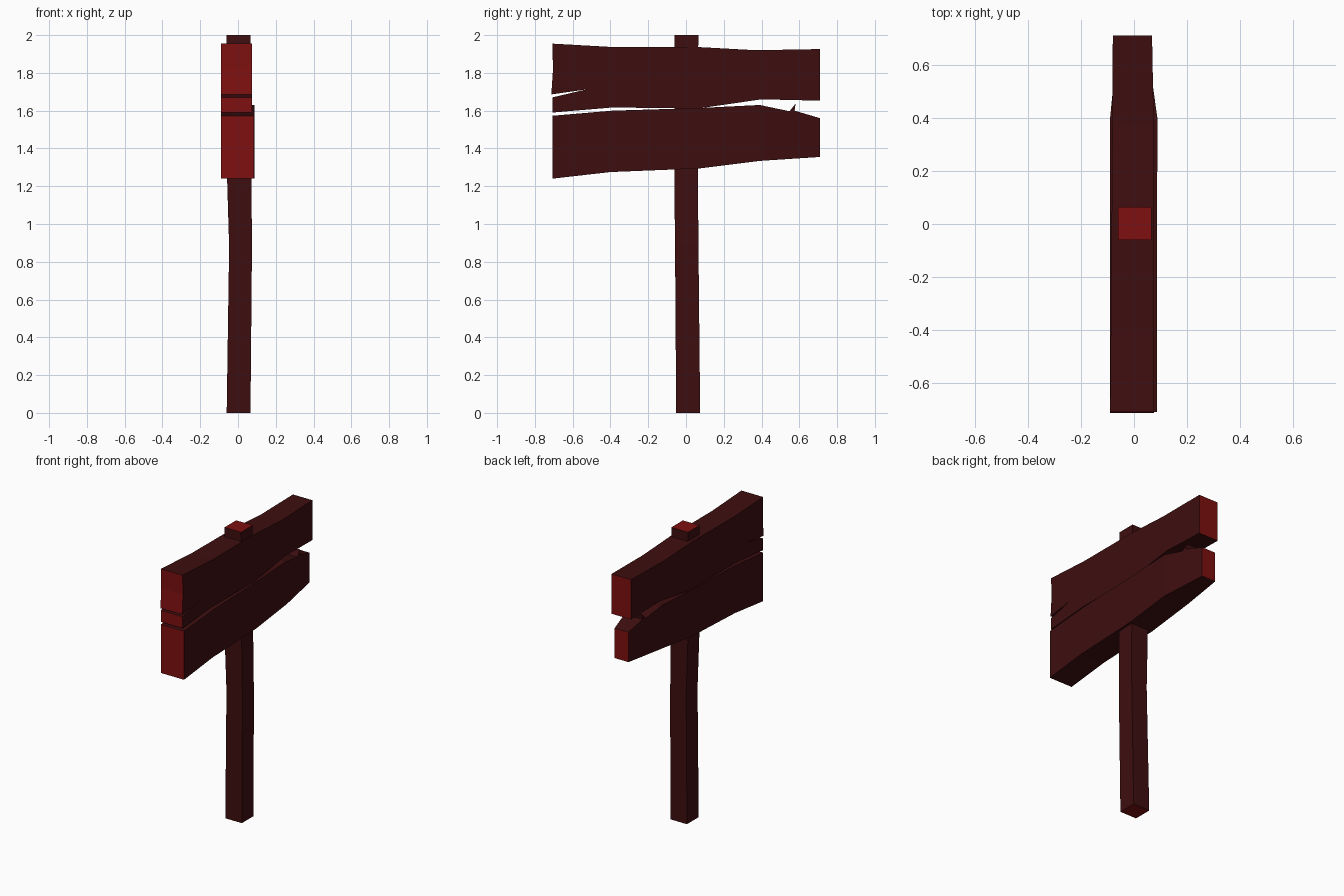
import bpy, bmesh
from mathutils import Vector

if "Cube" in bpy.data.objects:
    bpy.data.objects.remove(bpy.data.objects["Cube"])


def make_mat(name, col):
    m = bpy.data.materials.new(name)
    m.diffuse_color = (*col, 1)
    m.use_nodes = True
    m.node_tree.nodes["Principled BSDF"].inputs["Base Color"].default_value = m.diffuse_color
    return m


BARK = make_mat("dark brown wood", (0.048, 0.0045, 0.005))
CUT = make_mat("red cut end", (0.21, 0.005, 0.005))


def finish(name, bm, is_cut):
    bmesh.ops.recalc_face_normals(bm, faces=bm.faces)
    bm.normal_update()
    for f in bm.faces:
        f.material_index = 1 if is_cut(f) else 0
    me = bpy.data.meshes.new(name)
    bm.to_mesh(me)
    bm.free()
    me.materials.append(BARK)
    me.materials.append(CUT)
    ob = bpy.data.objects.new(name, me)
    bpy.context.collection.objects.link(ob)


def lerp_table(table, y):
    for (y0, a0, b0), (y1, a1, b1) in zip(table, table[1:]):
        if y <= y1 + 1e-6:
            t = (y - y0) / (y1 - y0)
            return a0 + (a1 - a0) * t, b0 + (b1 - b0) * t
    return table[-1][1:]


def board(name, profile, widths):
    """Extrude a y-z outline across x; widths = (y, x_left, x_right)."""
    bm = bmesh.new()
    face = bm.faces.new([bm.verts.new((-1, y, z)) for y, z in profile])
    ext = bmesh.ops.extrude_face_region(bm, geom=[face])
    for v in ext["geom"]:
        if isinstance(v, bmesh.types.BMVert):
            v.co.x = 1
    # split where the taper changes so the sides stay flat
    for y, _, _ in widths[1:-1]:
        bmesh.ops.bisect_plane(bm, geom=bm.verts[:] + bm.edges[:] + bm.faces[:],
                               plane_co=Vector((0, y, 0)), plane_no=Vector((0, 1, 0)))
    for v in bm.verts:
        left, right = lerp_table(widths, v.co.y)
        v.co.x = left if v.co.x < 0 else right
    finish(name, bm, lambda f: abs(f.normal.y) > 0.8 and abs(f.calc_center_median().y) > 0.69)


# post: slightly crooked square timber
bm = bmesh.new()
rings = []
for z, x0, x1, y0, y1 in [(0, -0.06, 0.066, -0.052, 0.075), (0.88, -0.047, 0.074, -0.058, 0.066),
                          (1.25, -0.058, 0.071, -0.062, 0.063), (2, -0.06, 0.066, -0.06, 0.065)]:
    rings.append([bm.verts.new(c) for c in [(x0, y0, z), (x1, y0, z), (x1, y1, z), (x0, y1, z)]])
for a, b in zip(rings, rings[1:]):
    for i in range(4):
        j = (i + 1) % 4
        bm.faces.new([a[i], a[j], b[j], b[i]])
bm.faces.new(rings[0])
bm.faces.new(rings[-1])
finish("post", bm, lambda f: abs(f.normal.z) > 0.9)

# upper board with a crack in its front end
board("upper_board",
      [(-0.708, 1.955), (-0.704, 1.82), (-0.713, 1.686), (-0.53, 1.712), (-0.708, 1.67),
       (-0.708, 1.59), (-0.4, 1.616), (0.08, 1.614), (0.4, 1.66), (0.71, 1.653),
       (0.71, 1.926), (0.37, 1.92), (0.06, 1.937), (-0.39, 1.937)],
      [(-0.715, -0.09, 0.075), (0.4, -0.081, 0.074), (0.71, -0.08, 0.068)])

# lower board, tapered at the back, with a small splinter on top
board("lower_board",
      [(-0.708, 1.573), (-0.708, 1.24), (-0.4, 1.275), (0.07, 1.294), (0.39, 1.334),
       (0.71, 1.355), (0.71, 1.56), (0.575, 1.6), (0.58, 1.637), (0.548, 1.597),
       (0.39, 1.63), (0.07, 1.614), (-0.39, 1.6)],
      [(-0.715, -0.09, 0.086), (0.4, -0.09, 0.088), (0.71, -0.06, 0.045)])
